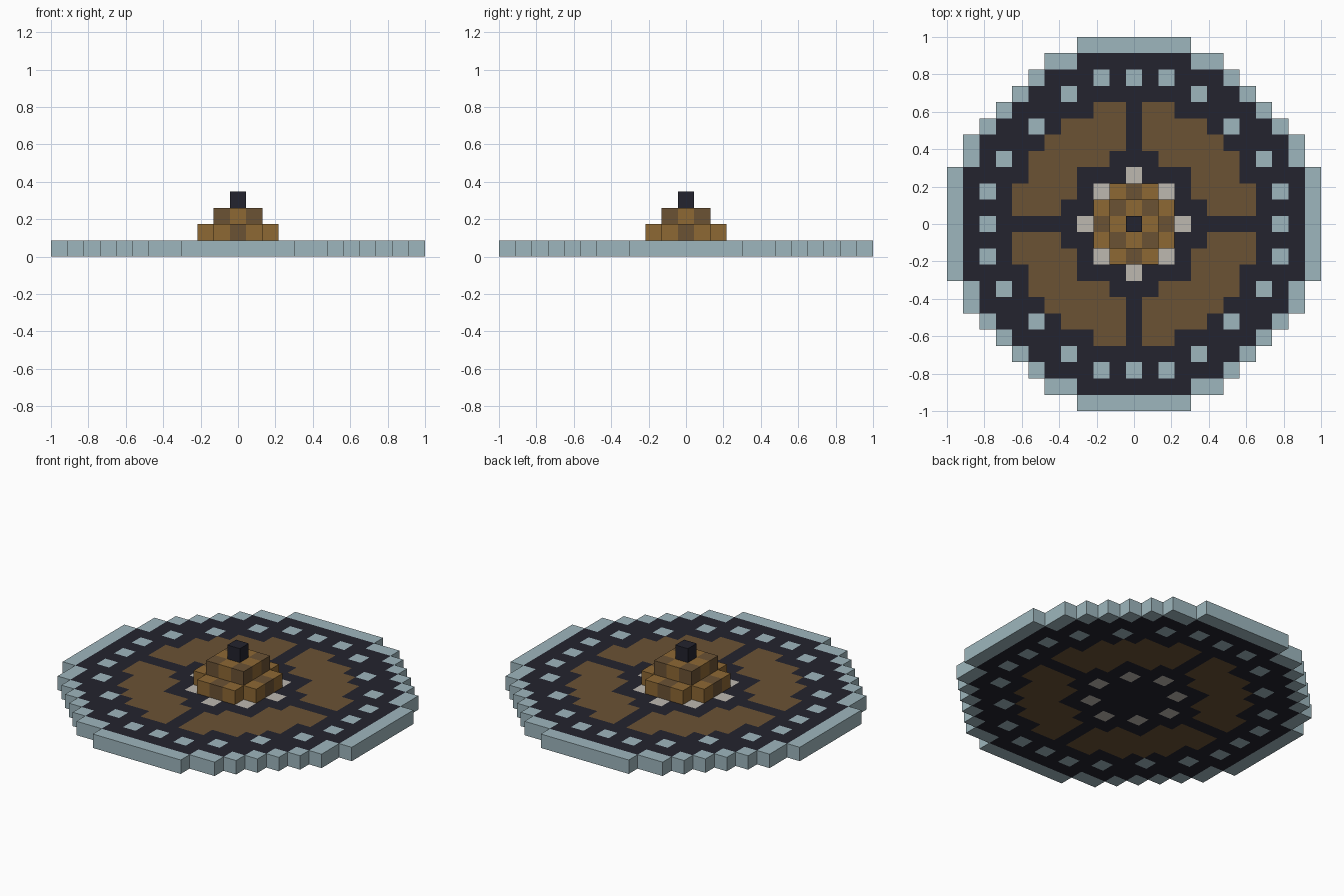
import bpy
import bmesh

if "Cube" in bpy.data.objects:
    bpy.data.objects.remove(bpy.data.objects["Cube"], do_unlink=True)

CELL = 2 / 23  # the model is 23 blocks wide


def linear(v):
    v /= 255
    return v / 12.92 if v <= 0.04045 else ((v + 0.055) / 1.055) ** 2.4


def material(name, r, g, b):
    mat = bpy.data.materials.new(name)
    mat.use_nodes = True
    colour = (linear(r), linear(g), linear(b), 1)
    mat.diffuse_color = colour
    bsdf = next(n for n in mat.node_tree.nodes if n.type == "BSDF_PRINCIPLED")
    bsdf.inputs["Base Color"].default_value = colour
    return mat


MATS = {
    "steel": material("pale steel blue", 158, 182, 189),
    "dark": material("dark navy", 35, 35, 46),
    "wood": material("dark wood", 107, 82, 52),
    "light": material("light wood", 141, 104, 52),
    "white": material("warm white", 189, 184, 176),
}
NAMES = list(MATS)


def block_layer(name, rule, reach, level):
    """One layer of blocks; rule(far, near) gives a colour or None for each
    block from its distances to the centre, so all quarters mirror."""
    bm = bmesh.new()
    corners = {}

    def corner(x, y):
        if (x, y) not in corners:
            corners[x, y] = bm.verts.new(
                ((x - 0.5) * CELL, (y - 0.5) * CELL, level * CELL))
        return corners[x, y]

    for i in range(-reach, reach + 1):
        for j in range(-reach, reach + 1):
            colour = rule(max(abs(i), abs(j)), min(abs(i), abs(j)))
            if colour:
                face = bm.faces.new([corner(i, j), corner(i + 1, j),
                                     corner(i + 1, j + 1), corner(i, j + 1)])
                face.material_index = NAMES.index(colour)

    # Thicken the flat layer into a solid
    new = bmesh.ops.extrude_face_region(bm, geom=bm.faces[:], use_keep_orig=True)
    top = [v for v in new["geom"] if isinstance(v, bmesh.types.BMVert)]
    bmesh.ops.translate(bm, verts=top, vec=(0, 0, CELL))
    bmesh.ops.recalc_face_normals(bm, faces=bm.faces[:])
    mesh = bpy.data.meshes.new(name)
    bm.to_mesh(mesh)
    bm.free()
    for mat in MATS.values():
        mesh.materials.append(mat)
    obj = bpy.data.objects.new(name, mesh)
    bpy.context.collection.objects.link(obj)
    return obj


# Disc: stepped rim, studs, four wooden panels and a ring of white blocks
RIM = [11, 11, 11, 11, 10, 10, 9, 8]
PANEL = {1: (5, 7), 2: (4, 7), 3: (4, 6), 4: (4, 6), 5: (5, 5)}
STUDS = {(9, 0), (9, 2), (8, 4), (6, 6)}
INLAYS = {(3, 0), (2, 2)}


def disc_rule(far, near):
    if near >= len(RIM) or far > RIM[near]:
        return None
    if far == RIM[near] or (far, near) in STUDS:
        return "steel"
    if (far, near) in INLAYS:
        return "white"
    if near in PANEL and PANEL[near][0] <= far <= PANEL[near][1]:
        return "wood"
    return "dark"


# Lower boss: square with its corners left out
def lower_rule(far, near):
    if near == 2:
        return None
    return "wood" if near == 0 else "light"


# Upper boss: dark corners, light sides
def upper_rule(far, near):
    return "wood" if near == 1 else "light"


block_layer("disc", disc_rule, 11, 0)
block_layer("lower_boss", lower_rule, 2, 1)
block_layer("upper_boss", upper_rule, 1, 2)
block_layer("boss_tip", lambda far, near: "dark", 0, 3)
